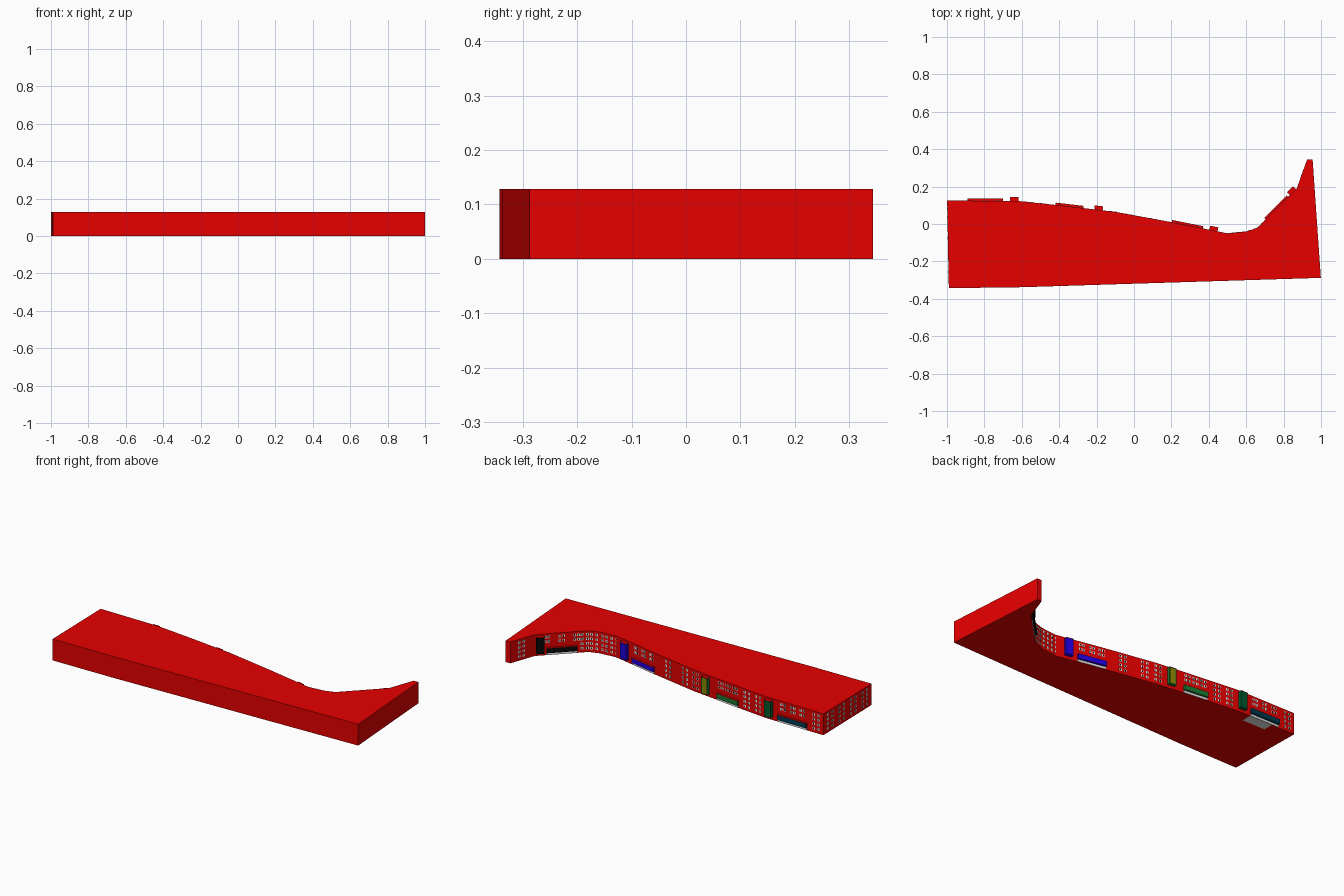
import bpy, bmesh
from mathutils import Vector, Matrix

if "Cube" in bpy.data.objects:
    bpy.data.objects.remove(bpy.data.objects["Cube"])

HEIGHT = 0.128


def material(name, rgb):
    m = bpy.data.materials.new(name)
    m.use_nodes = True
    m.diffuse_color = (*rgb, 1)
    m.node_tree.nodes["Principled BSDF"].inputs["Base Color"].default_value = (*rgb, 1)
    return m


red = material("red wall", (0.8, 0.0, 0.0))
white = material("white trim", (0.8, 0.8, 0.8))
dark = material("black", (0.002, 0.002, 0.002))
green = material("dark green", (0.0, 0.1, 0.025))
olive = material("olive", (0.26, 0.25, 0.0))
blue = material("blue", (0.015, 0.0, 0.75))
teal = material("dark teal", (0.0, 0.04, 0.08))
leaf = material("mid green", (0.01, 0.19, 0.03))

# Plan outline: windowed back wall from left to right, then the plain sides
back = [(-0.999, 0.125), (-0.62, 0.123), (-0.4, 0.1), (-0.1, 0.065), (0.2, 0.01),
        (0.4, -0.03), (0.5, -0.05), (0.6, -0.04), (0.66, -0.02), (0.7, 0.02),
        (0.87, 0.19), (0.925, 0.344)]
front = [(0.955, 0.344), (0.999, -0.288), (-0.6, -0.338), (-0.99, -0.343)]


def finish(name, bm, mat):
    bmesh.ops.recalc_face_normals(bm, faces=bm.faces)
    me = bpy.data.meshes.new(name)
    bm.to_mesh(me)
    bm.free()
    me.materials.append(mat)
    ob = bpy.data.objects.new(name, me)
    bpy.context.collection.objects.link(ob)


def wall_frame(p, q, f):
    """Matrix on a wall: x along it, y outward, z up."""
    p, q = Vector((*p, 0)), Vector((*q, 0))
    t = (q - p).normalized()
    n = Vector((-t.y, t.x, 0))
    m = Matrix((t, n, (0, 0, 1))).transposed().to_4x4()
    m.translation = p.lerp(q, f)
    return m


def back_frame(x):
    for p, q in zip(back, back[1:]):
        if x <= q[0]:
            break
    return wall_frame(p, q, (x - p[0]) / (q[0] - p[0]))


def box(bm, frame, width, out, z0, z1, inward=0.004, shift=0):
    place = Matrix.Translation((shift, (out - inward) / 2, (z0 + z1) / 2))
    size = Matrix.Diagonal((width, out + inward, z1 - z0, 1))
    bmesh.ops.create_cube(bm, size=1, matrix=frame @ place @ size)


# Main block
bm = bmesh.new()
base = bm.faces.new([bm.verts.new((x, y, 0)) for x, y in back + front])
top = bmesh.ops.extrude_face_region(bm, geom=[base])
bmesh.ops.translate(bm, vec=(0, 0, HEIGHT),
                    verts=[v for v in top["geom"] if isinstance(v, bmesh.types.BMVert)])
finish("building_block", bm, red)

# Shops: sign centre, sign width, tower centre, sign, tower and panel colours
shops = [(-0.795, 0.19, -0.64, teal, green, green),
         (-0.345, 0.15, -0.19, leaf, leaf, olive),
         (0.285, 0.17, 0.425, blue, blue, blue),
         (0.765, 0.17, 0.85, dark, dark, dark)]
fronts, caps = bmesh.new(), bmesh.new()
for i, (sx, width, tx, sign_mat, tower_mat, panel_mat) in enumerate(shops, 1):
    frame, tower = back_frame(sx), back_frame(tx)
    bm = bmesh.new()
    box(bm, frame, width, 0.012, 0.016, 0.044)
    finish(f"shop_sign_{i}", bm, sign_mat)
    box(caps, frame, width, 0.012, 0.044, 0.046)
    box(fronts, frame, width, 0.003, 0.001, 0.014)
    bm = bmesh.new()
    box(bm, tower, 0.044, 0.02, 0.018, 0.116)
    finish(f"bay_tower_{i}", bm, tower_mat)
    bm = bmesh.new()
    box(bm, tower, 0.034, 0.021, 0.022, 0.112)
    finish(f"tower_panel_{i}", bm, panel_mat)
    box(caps, tower, 0.045, 0.0215, 0.116, 0.119)
finish("shop_fronts", fronts, white)
finish("red_caps", caps, red)

# Floor plate under the first shop
bm = bmesh.new()
box(bm, back_frame(-0.77), 0.15, 0, -0.0005, 0.001, inward=0.06)
finish("shop_floor", bm, white)

# Windows: white plates with a slim dark pane
frames, panes = bmesh.new(), bmesh.new()
rows = (0.025, 0.053, 0.081, 0.108)


def window(frame, z):
    box(frames, frame, 0.015, 0.001, z - 0.0075, z + 0.0075)
    box(panes, frame, 0.005, 0.0015, z - 0.005, z + 0.005)


def window_pair(frame, levels, gap):
    for side in (-1, 1):
        for z in levels:
            window(frame @ Matrix.Translation((side * gap, 0, 0)), z)


# Full-height pairs between the shops
for x in (-0.95, -0.56, -0.48, -0.11, -0.03, 0.1, 0.51, 0.57, 0.63, 0.675, 0.9):
    window_pair(back_frame(x), rows, 0.015)

# Paired upper windows above each sign
for sx, width, *_ in shops:
    for step in (-0.34, 0, 0.34):
        window_pair(back_frame(sx + step * width), rows[2:], 0.0105)

# End wall windows
for k in range(4):
    window_pair(wall_frame(front[-1], back[0], 0.14 + 0.24 * k), rows, 0.022)
finish("window_frames", frames, white)
finish("window_panes", panes, dark)
